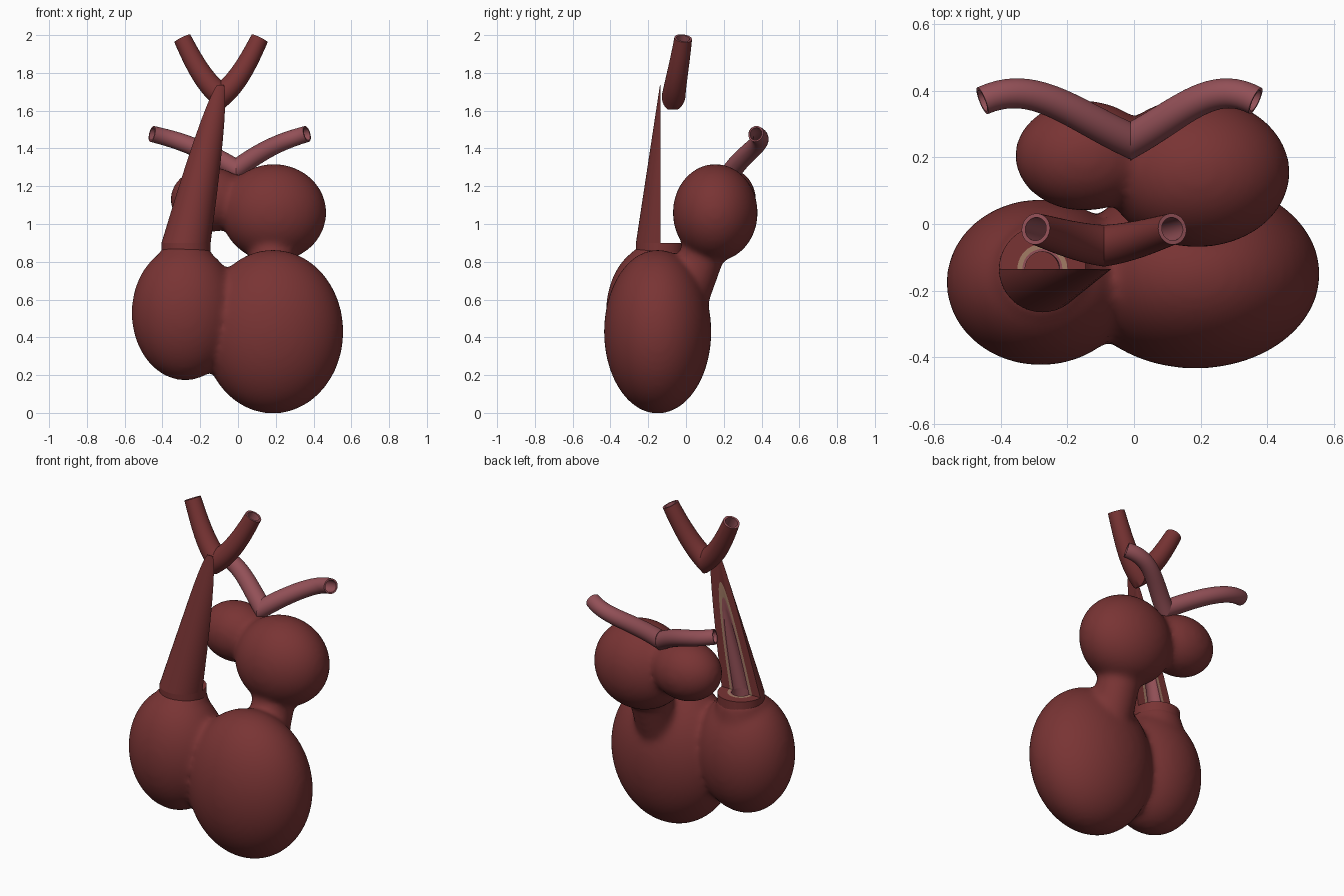
import bpy, bmesh, math
from mathutils import Vector, Matrix
from mathutils.geometry import interpolate_bezier

if "Cube" in bpy.data.objects:
    bpy.data.objects.remove(bpy.data.objects["Cube"])


def material(name, rgb):
    m = bpy.data.materials.new(name)
    m.use_nodes = True
    m.diffuse_color = (*rgb, 1)
    m.node_tree.nodes["Principled BSDF"].inputs["Base Color"].default_value = (*rgb, 1)
    return m


RED = material("muscle red", (0.19, 0.034, 0.034))
PINK = material("vessel pink", (0.29, 0.08, 0.095))
TAN = material("lining tan", (0.36, 0.20, 0.13))


def finish(name, bm, mats, angle=40):
    mesh = bpy.data.meshes.new(name)
    bm.to_mesh(mesh)
    bm.free()
    for m in mats:
        mesh.materials.append(m)
    ob = bpy.data.objects.new(name, mesh)
    bpy.context.collection.objects.link(ob)
    bpy.ops.object.select_all(action="DESELECT")
    bpy.context.view_layer.objects.active = ob
    ob.select_set(True)
    bpy.ops.object.shade_smooth_by_angle(angle=math.radians(angle))
    return ob


def shell(name, path, outer, inner, mats, cuts=(), level=False, rim=1, sides=40):
    """Hollow tube along a path; outer and inner are (start, end) radii.
    Each cut is (point, normal): the side the normal points to is removed."""
    bm = bmesh.new()
    n = len(path)
    rings = []
    for radii, order in ((outer, range(n)), (inner, reversed(range(n)))):
        for i in order:
            t = path[min(i + 1, n - 1)] - path[max(i - 1, 0)]
            t = Vector((0, 0, 1)) if level else t.normalized()
            u = t.cross(Vector((0, 1, 0))).normalized()
            v = t.cross(u)
            r = radii[0] + (radii[1] - radii[0]) * i / (n - 1)
            angles = [2 * math.pi * k / sides for k in range(sides)]
            rings.append([bm.verts.new(path[i] + r * (u * math.cos(a) + v * math.sin(a)))
                          for a in angles])
    for j, a in enumerate(rings):
        b = rings[(j + 1) % len(rings)]
        for k in range(sides):
            m = (k + 1) % sides
            f = bm.faces.new((a[k], a[m], b[m], b[k]))
            f.material_index = 0 if j < n - 1 else (rim if j in (n - 1, 2 * n - 1) else 1)
    bmesh.ops.recalc_face_normals(bm, faces=bm.faces)
    for point, normal in cuts:
        geom = bm.verts[:] + bm.edges[:] + bm.faces[:]
        bmesh.ops.bisect_plane(bm, geom=geom, plane_co=point, plane_no=normal, clear_outer=True)
        edges = [e for e in bm.edges if e.is_boundary]
        bmesh.ops.holes_fill(bm, edges=edges, sides=0)
    return finish(name, bm, mats)


# Heart chambers: two ventricles, two atria and the necks between them
bm = bmesh.new()


def blob(center, radii):
    bmesh.ops.create_icosphere(bm, subdivisions=5, radius=1,
                               matrix=Matrix.Translation(center) @ Matrix.Diagonal((*radii, 1)))


def neck(a, b, r1, r2):
    a, b = Vector(a), Vector(b)
    rot = (b - a).to_track_quat("Z", "Y").to_matrix().to_4x4()
    bmesh.ops.create_cone(bm, cap_ends=True, segments=40, radius1=r1, radius2=r2,
                          depth=(b - a).length, matrix=Matrix.Translation((a + b) / 2) @ rot)


blob((0.185, -0.15, 0.43), (0.373, 0.284, 0.434))
blob((-0.28, -0.175, 0.53), (0.283, 0.249, 0.358))
blob((0.19, 0.155, 1.06), (0.278, 0.225, 0.258))
blob((-0.15, 0.205, 1.13), (0.208, 0.166, 0.172))
blob((0.0, 0.2, 1.15), (0.1, 0.11, 0.11))
neck((0.18, 0.13, 0.95), (0.18, 0.0, 0.62), 0.115, 0.125)
neck((-0.28, -0.14, 0.7), (-0.277, -0.135, 0.875), 0.17, 0.13)
chambers = finish("heart_chambers", bm, [RED])

# Opening of the outflow channel, cut down into the right ventricle
bm = bmesh.new()
neck((-0.28, -0.135, 0.65), (-0.275, -0.135, 1.0), 0.07, 0.07)
cutter = finish("channel_cutter", bm, [RED])
cutter.hide_render = True

bpy.context.view_layer.objects.active = chambers
mod = chambers.modifiers.new("fuse", "REMESH")
mod.mode = "VOXEL"
mod.voxel_size = 0.016
mod.use_smooth_shade = True
mod = chambers.modifiers.new("fillet", "SMOOTH")
mod.factor = 0.5
mod.iterations = 16
mod = chambers.modifiers.new("channel", "BOOLEAN")
mod.operation = "DIFFERENCE"
mod.object = cutter
for mod_name in ("fuse", "fillet", "channel"):
    bpy.ops.object.modifier_apply(modifier=mod_name)
bpy.data.objects.remove(cutter)
chambers.select_set(True)
bpy.ops.object.shade_smooth_by_angle(angle=math.radians(50))

# Outflow trunk: layered wall, whole at the collar and opened along the back above
base, tip = Vector((-0.275, -0.135, 0.9)), Vector((-0.093, -0.077, 1.735))
foot = Vector((-0.278, -0.135, 0.7))
trunk_path = [base.lerp(tip, i / 16) for i in range(17)]
open_back = [(Vector((0, -0.135, 0)), Vector((0, 1, 0)))]
layers = (("muscle", RED, 0.13, 0.075, 0.061, 0.034),
          ("lining", TAN, 0.075, 0.060, 0.034, 0.026),
          ("channel", PINK, 0.060, 0.052, 0.026, 0.021))
for label, mat, r_out, r_in, tip_out, tip_in in layers:
    shell("trunk_" + label, trunk_path, (r_out, tip_out), (r_in, tip_in), [mat],
          cuts=open_back, level=True, rim=0)
    shell("collar_" + label, [foot, base], (r_out, r_out), (r_in, r_in), [mat],
          level=True, rim=0)

# Paired arteries forking above the trunk, and paired veins above the atria
for side, sign, reach in (("right", -1, 0.445), ("left", 1, 0.375)):
    def arc(x0, scale, points):
        pts = [Vector((x0 + sign * scale * x, y, z)) for x, y, z in points]
        curve = interpolate_bezier(*pts, 20)
        return [curve[0] - (curve[1] - curve[0]).normalized() * 0.12] + curve

    path = arc(-0.09, 1, ((0, -0.065, 1.68), (0.09, -0.055, 1.75),
                          (0.15, -0.03, 1.87), (0.205, -0.015, 1.983)))
    shell(side + "_artery", path, (0.063, 0.047), (0.047, 0.035), [RED, PINK],
          cuts=[(Vector((-0.09, 0, 0)), Vector((-sign, 0, 0))),
                (Vector((0, 0, 1.605)), Vector((0, 0, -1)))])

    path = arc(-0.01, reach, ((0, 0.25, 1.29), (0.4, 0.33, 1.40),
                              (0.65, 0.44, 1.44), (1, 0.37, 1.477)))
    shell(side + "_vein", path, (0.052, 0.043), (0.042, 0.034), [PINK, PINK],
          cuts=[(Vector((-0.01, 0, 0)), Vector((-sign, 0, 0)))])
